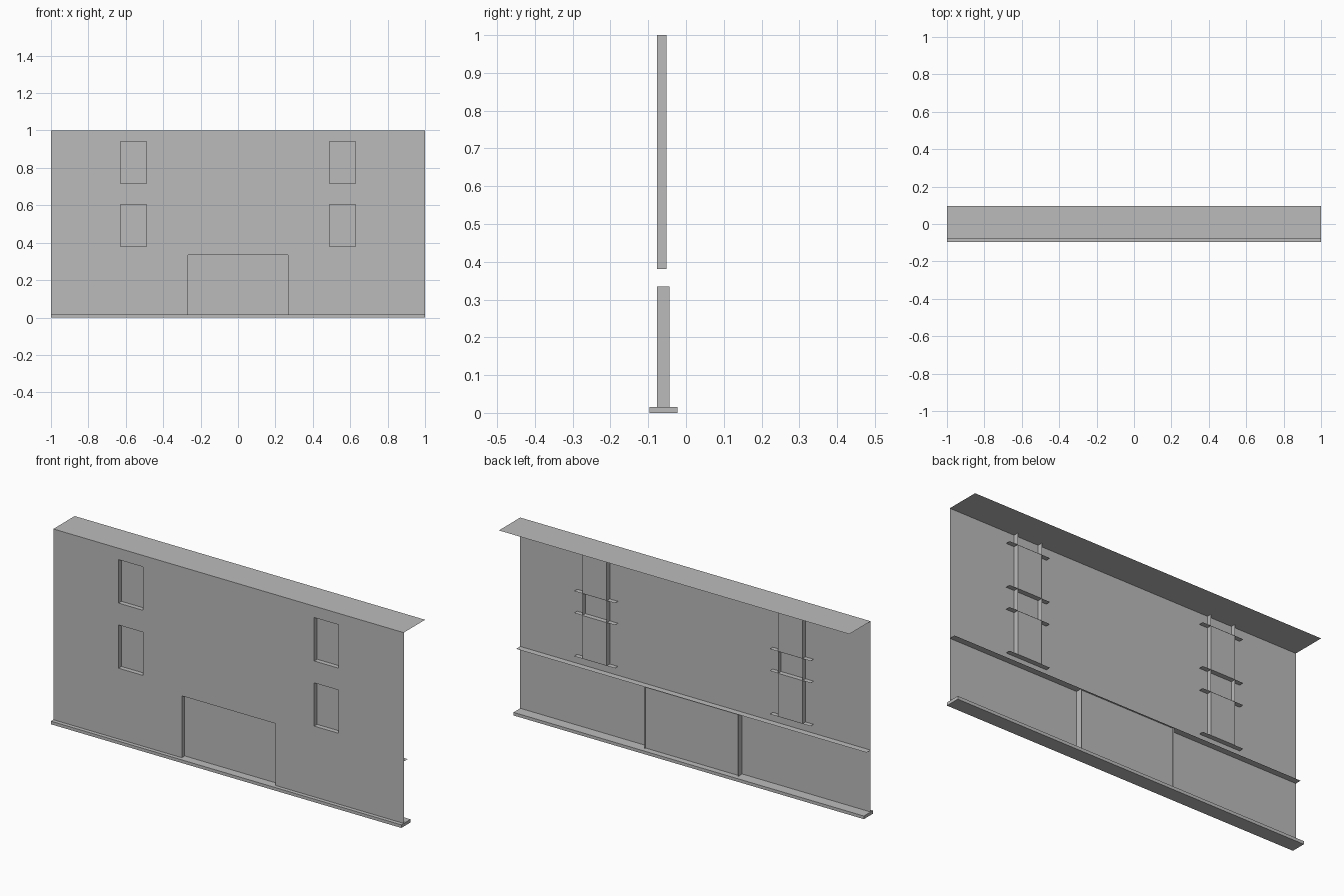
import bpy
import bmesh

if "Cube" in bpy.data.objects:
    bpy.data.objects.remove(bpy.data.objects["Cube"], do_unlink=True)

grey = bpy.data.materials.new("plain_grey")
grey.use_nodes = True
COLOUR = (0.5, 0.5, 0.5, 1)
grey.diffuse_color = COLOUR
grey.node_tree.nodes["Principled BSDF"].inputs["Base Color"].default_value = COLOUR

FRONT = -0.077                    # plane of the wall sheet
PANE, REVEAL, HEAD = -0.053, -0.052, -0.044
BASE_TOP, TOP = 0.016, 1.0
WIN_X = (0.489, 0.628)
WIN_Z = [(0.381, 0.604), (0.717, 0.941)]
DOOR_X, DOOR_Z = 0.267, 0.335


def make(name, quads):
    """Join flat quads (lists of corners) into one object."""
    bm = bmesh.new()
    for quad in quads:
        bm.faces.new([bm.verts.new(p) for p in quad])
    bmesh.ops.remove_doubles(bm, verts=bm.verts, dist=0.0001)
    mesh = bpy.data.meshes.new(name)
    bm.to_mesh(mesh)
    bm.free()
    mesh.materials.append(grey)
    obj = bpy.data.objects.new(name, mesh)
    bpy.context.collection.objects.link(obj)
    return obj


def upright(x0, x1, z0, z1, y):
    return [(x0, y, z0), (x1, y, z0), (x1, y, z1), (x0, y, z1)]


def level(x0, x1, y0, y1, z):
    return [(x0, y0, z), (x1, y0, z), (x1, y1, z), (x0, y1, z)]


def side(x, y0, y1, z0, z1):
    return [(x, y0, z0), (x, y1, z0), (x, y1, z1), (x, y0, z1)]


# Front wall sheet with door and window openings
openings = [(-DOOR_X, DOOR_X, BASE_TOP, DOOR_Z)]
for z0, z1 in WIN_Z:
    openings += [(WIN_X[0], WIN_X[1], z0, z1), (-WIN_X[1], -WIN_X[0], z0, z1)]
xs = sorted({-1, 1} | {x for o in openings for x in o[:2]})
zs = sorted({BASE_TOP, TOP} | {z for o in openings for z in o[2:]})
cells = []
for x0, x1 in zip(xs, xs[1:]):
    for z0, z1 in zip(zs, zs[1:]):
        cx, cz = (x0 + x1) / 2, (z0 + z1) / 2
        if not any(a < cx < b and c < cz < d for a, b, c, d in openings):
            cells.append(upright(x0, x1, z0, z1, FRONT))
make("front_wall", cells)

# Roof sheet reaching backwards
make("roof_sheet", [level(-1, 1, FRONT, 0.097, TOP)])

# Base plinth
bpy.ops.mesh.primitive_cube_add(size=1, location=(0, -0.0595, BASE_TOP / 2))
plinth = bpy.context.object
plinth.name = "base_plinth"
plinth.scale = (2, 0.075, BASE_TOP)
plinth.data.materials.append(grey)

# Door panel, jambs and full-width head ledge
make("door_panel", [upright(-DOOR_X, DOOR_X, BASE_TOP, DOOR_Z, PANE)])
make("door_jambs", [side(s * DOOR_X, FRONT, HEAD, BASE_TOP, DOOR_Z) for s in (-1, 1)])
make("door_head_ledge", [level(-1, 1, FRONT, HEAD, DOOR_Z)])

# Window columns: tall jambs, panes, and ledges above and below each pane
for label, sign in (("left", 1), ("right", -1)):
    x0, x1 = sorted(sign * x for x in WIN_X)
    make(label + "_window_jambs",
         [side(x, FRONT, REVEAL, WIN_Z[0][0], TOP) for x in (x0, x1)])
    make(label + "_window_panes", [upright(x0, x1, a, b, PANE) for a, b in WIN_Z])
    make(label + "_window_ledges",
         [level(x0 - 0.047, x1 + 0.047, FRONT, REVEAL, z) for pair in WIN_Z for z in pair])
